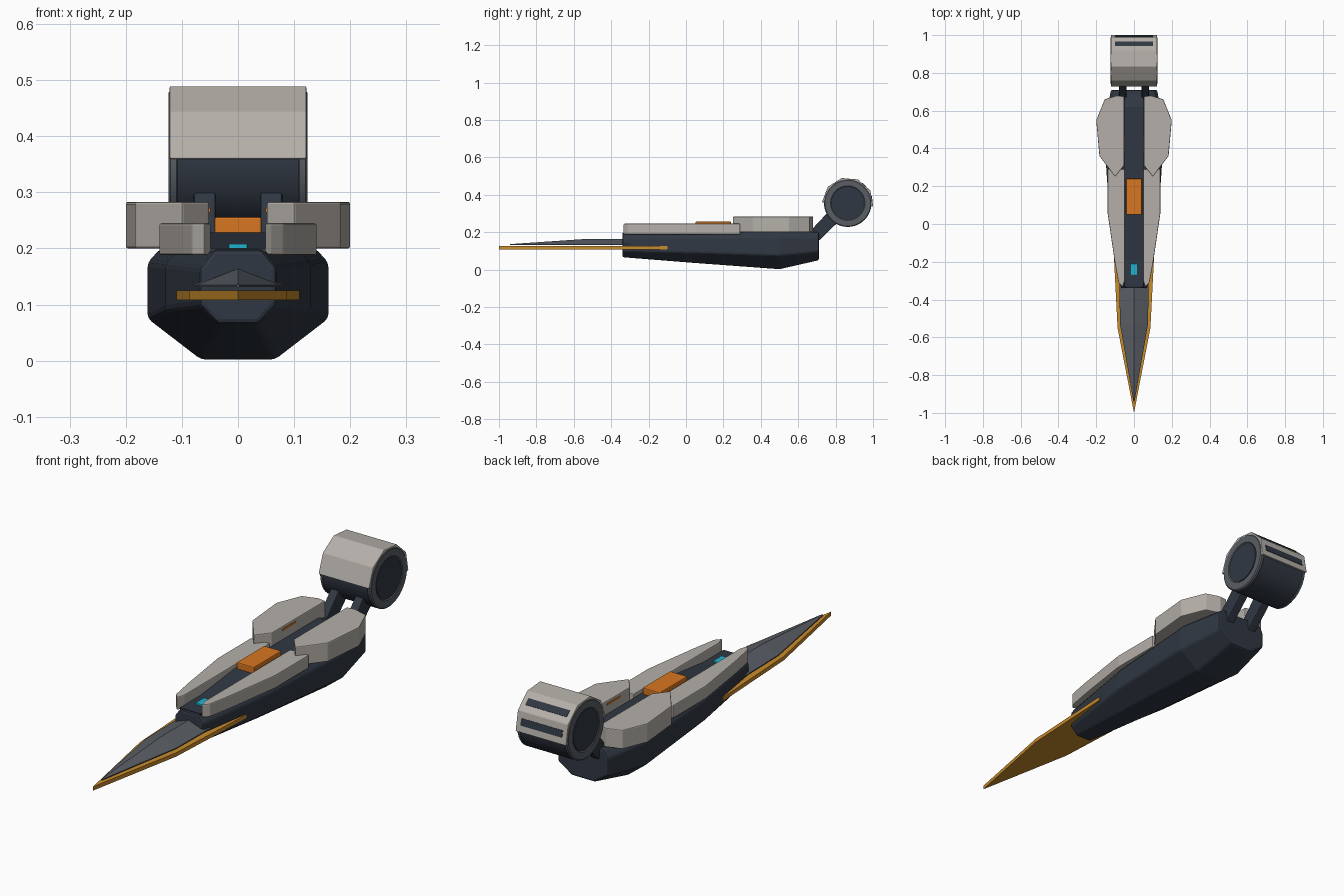
import bpy, bmesh, math
from mathutils import Vector

if "Cube" in bpy.data.objects:
    bpy.data.objects.remove(bpy.data.objects["Cube"])


def material(name, rgb):
    m = bpy.data.materials.new(name)
    m.diffuse_color = (*rgb, 1)
    m.use_nodes = True
    m.node_tree.nodes["Principled BSDF"].inputs["Base Color"].default_value = m.diffuse_color
    return m


NAVY = material("dark navy", (0.030, 0.039, 0.056))
BEIGE = material("warm grey", (0.46, 0.43, 0.395))
STEEL = material("steel grey", (0.10, 0.112, 0.13))
GOLD = material("gold edge", (0.58, 0.26, 0.025))
ORANGE = material("orange", (0.68, 0.18, 0.015))
CYAN = material("cyan light", (0.015, 0.45, 0.62))


def loft(name, rings, mat, bevel=0.0):
    """Skin a list of equal-length rings and cap both ends."""
    bm = bmesh.new()
    vs = [[bm.verts.new(p) for p in r] for r in rings]
    n = len(rings[0])
    for a, b in zip(vs, vs[1:]):
        for i in range(n):
            j = (i + 1) % n
            bm.faces.new((a[i], a[j], b[j], b[i]))
    bm.faces.new(vs[0])
    bm.faces.new(vs[-1])
    bmesh.ops.recalc_face_normals(bm, faces=bm.faces)
    me = bpy.data.meshes.new(name)
    bm.to_mesh(me)
    bm.free()
    me.materials.append(mat)
    ob = bpy.data.objects.new(name, me)
    bpy.context.collection.objects.link(ob)
    if bevel:
        mod = ob.modifiers.new("soft edges", "BEVEL")
        mod.width = bevel
        mod.segments = 2
        mod.limit_method = 'ANGLE'
        mod.angle_limit = math.radians(25)
    return ob


def plate(name, outline, z0, z1, mat, bevel=0.0):
    """Extrude an outline seen from above."""
    return loft(name, [[(x, y, z) for x, y in outline] for z in (z0, z1)], mat, bevel)


def side_profile(name, outline, x0, x1, mat, bevel=0.0):
    """Extrude a (y, z) outline across x."""
    return loft(name, [[(x, y, z) for y, z in outline] for x in (x0, x1)], mat, bevel)


def box(name, x0, x1, y0, y1, z0, z1, mat, bevel=0.0):
    return plate(name, [(x0, y0), (x1, y0), (x1, y1), (x0, y1)], z0, z1, mat, bevel)


def both_sides(half):
    """Close a half outline by mirroring it over x = 0."""
    return half + [(-x, y) for x, y in reversed(half) if x > 1e-6]


# Faceted hull: y, half width, top half width, bottom half width, z of bottom / lower / upper / top
sections = [
    (-0.34, 0.068, 0.042, 0.036, 0.066, 0.100, 0.165, 0.198),
    (0.05, 0.130, 0.105, 0.052, 0.035, 0.090, 0.172, 0.200),
    (0.50, 0.161, 0.138, 0.066, 0.002, 0.075, 0.175, 0.200),
    (0.71, 0.122, 0.100, 0.055, 0.050, 0.095, 0.170, 0.200),
]
rings = []
for y, w, wt, wb, zb, zl, zu, zt in sections:
    half = [(wb, zb), (w, zl), (w, zu), (wt, zt)]
    rings.append([(x, y, z) for x, z in both_sides(half)])
loft("hull", rings, NAVY, 0.008)

# Raised spine along the hull
side_profile("spine", [(-0.33, 0.19), (0.69, 0.19), (0.69, 0.205), (0.62, 0.228),
                       (0.05, 0.228), (-0.19, 0.201), (-0.33, 0.201)], -0.049, 0.049, NAVY)
box("spine_block", -0.042, 0.042, 0.05, 0.24, 0.224, 0.256, ORANGE, 0.004)
box("indicator", -0.017, 0.017, -0.27, -0.21, 0.199, 0.208, CYAN, 0.002)

# Armour plates, arms and accents on each side
front_outline = [(0.049, 0.29), (0.049, -0.30), (0.060, -0.335), (0.082, -0.31),
                 (0.102, -0.20), (0.140, 0.06), (0.140, 0.29)]
rear_outline = [(0.052, 0.675), (0.052, 0.31), (0.100, 0.25), (0.183, 0.36),
                (0.200, 0.55), (0.155, 0.66), (0.090, 0.68)]
for s, side in ((-1, "left"), (1, "right")):
    plate("front_plate_" + side, [(s * x, y) for x, y in front_outline],
          0.188, 0.245, BEIGE, 0.004)
    plate("rear_plate_" + side, [(s * x, y) for x, y in rear_outline],
          0.200, 0.283, BEIGE, 0.004)
    box("accent_strip_" + side, s * 0.049, s * 0.054, 0.38, 0.47, 0.264, 0.272, ORANGE)
    side_profile("drum_arm_" + side,
                 [(0.64, 0.18), (0.69, 0.135), (0.84, 0.28), (0.80, 0.315), (0.765, 0.313)],
                 s * 0.040, s * 0.079, NAVY, 0.004)

# Blade: flat gold base with a ridged steel top
plate("blade_edge", both_sides([(0, -1.0), (0.087, -0.55), (0.110, -0.10)]),
      0.108, 0.125, GOLD)
blade = []
for y, w, z in ((-0.94, 0.003, 0.135), (-0.53, 0.074, 0.163), (-0.30, 0.078, 0.163)):
    blade.append([(-w, y, 0.131), (w, y, 0.131), (w, y, 0.135), (0, y, z + 0.001), (-w, y, 0.135)])
loft("blade_top", blade, STEEL)

# Drum at the rear, axis across x
CY, CZ = 0.865, 0.355


def circle(r, x, n=48):
    return [(x, CY + r * math.cos(2 * math.pi * i / n), CZ + r * math.sin(2 * math.pi * i / n))
            for i in range(n)]


def smooth(ob):
    bpy.ops.object.select_all(action='DESELECT')
    ob.select_set(True)
    bpy.context.view_layer.objects.active = ob
    bpy.ops.object.shade_smooth_by_angle()


smooth(loft("drum", [circle(0.127, -0.108), circle(0.127, 0.108)], NAVY))
for s, side in ((-1, "left"), (1, "right")):
    smooth(loft("drum_ring_" + side,
                [circle(0.122, s * 0.105), circle(0.127, s * 0.110), circle(0.127, s * 0.120),
                 circle(0.122, s * 0.124), circle(0.092, s * 0.124), circle(0.088, s * 0.120)],
                STEEL))
    smooth(loft("drum_cap_" + side, [circle(0.086, s * 0.110), circle(0.086, s * 0.123)], NAVY))

# Faceted shell over the upper half of the drum
START, STEP, R = -8, 37.2, 0.138
arc = [math.radians(START + STEP * i) for i in range(6)]
shell = [(CY + R * math.cos(a), CZ + R * math.sin(a)) for a in arc]
shell += [(CY + 0.116 * math.cos(a), CZ + 0.116 * math.sin(a)) for a in reversed(arc)]
side_profile("drum_shell", shell, -0.122, 0.122, BEIGE, 0.003)

# Dark slots on the two rearmost facets
for i in range(2):
    a = math.radians(START + STEP * (i + 0.5))
    out = Vector((math.cos(a), math.sin(a)))
    tan = Vector((-out.y, out.x))
    c = Vector((CY, CZ)) + out * R * math.cos(math.radians(STEP / 2))
    pts = [c + out * o + tan * t for o, t in
           ((-0.004, -0.015), (0.002, -0.015), (0.002, 0.015), (-0.004, 0.015))]
    side_profile("shell_slot_%d" % (i + 1), [tuple(p) for p in pts], -0.1, 0.1, NAVY)
